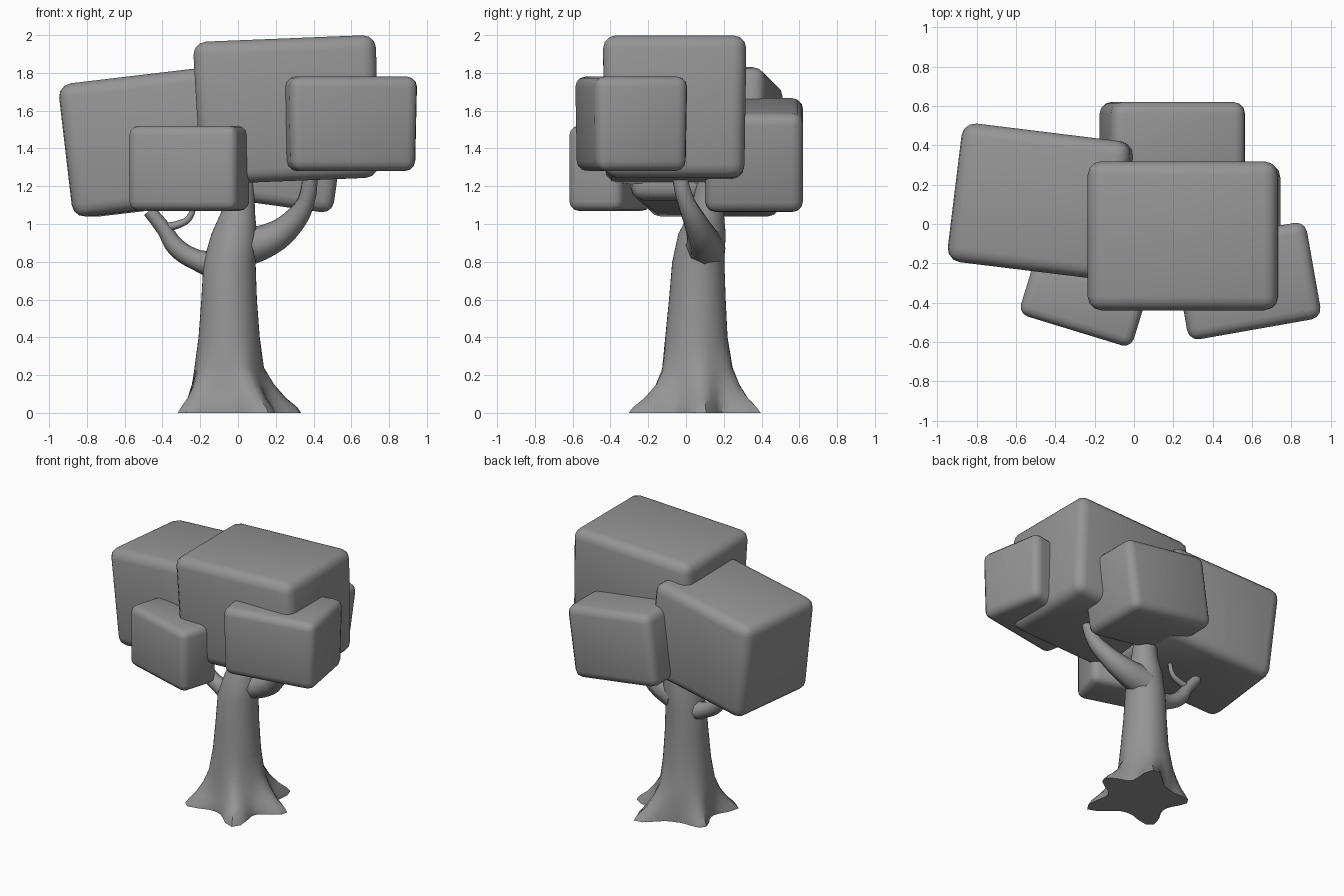
import bpy, bmesh, math
from mathutils import Matrix, Vector

cube = bpy.data.objects.get("Cube")
if cube:
    bpy.data.objects.remove(cube, do_unlink=True)

grey = bpy.data.materials.new("plain_grey")
grey.use_nodes = True
GREY = (0.3, 0.3, 0.3, 1)
grey.diffuse_color = GREY
grey.node_tree.nodes["Principled BSDF"].inputs["Base Color"].default_value = GREY


def add_object(name, data):
    obj = bpy.data.objects.new(name, data)
    data.materials.append(grey)
    bpy.context.collection.objects.link(obj)
    return obj


def mesh_object(name, bm):
    bmesh.ops.recalc_face_normals(bm, faces=bm.faces)
    for face in bm.faces:
        face.smooth = True
    mesh = bpy.data.meshes.new(name)
    bm.to_mesh(mesh)
    bm.free()
    return add_object(name, mesh)


def foliage(name, centre, size, turn=0, tilt=0, taper=1.0, radius=0.07):
    """Rounded leaf block, turned about z and tilted about y."""
    bm = bmesh.new()
    bmesh.ops.create_cube(bm, size=1)
    for v in bm.verts:
        if v.co.z < 0:
            v.co.x *= taper
            v.co.y *= taper
        v.co *= Vector(size)
    bmesh.ops.bevel(bm, geom=bm.edges[:], offset=radius, segments=3,
                    profile=0.5, affect='EDGES')
    place = (Matrix.Translation(centre)
             @ Matrix.Rotation(math.radians(turn), 4, 'Z')
             @ Matrix.Rotation(math.radians(tilt), 4, 'Y'))
    bm.transform(place)
    mesh_object(name, bm)


def branch(name, points):
    """Tapering limb through points given as (x, y, z, radius)."""
    curve = bpy.data.curves.new(name, 'CURVE')
    curve.dimensions = '3D'
    curve.bevel_depth = 1
    curve.bevel_resolution = 2
    curve.resolution_u = 4
    curve.use_fill_caps = True
    spline = curve.splines.new('BEZIER')
    spline.bezier_points.add(len(points) - 1)
    for bp, (x, y, z, r) in zip(spline.bezier_points, points):
        bp.co = (x, y, z)
        bp.radius = r
        bp.handle_left_type = bp.handle_right_type = 'AUTO'
    add_object(name, curve)


# Crown blocks
foliage("foliage_top", (0.26, -0.06, 1.605), (0.97, 0.76, 0.755), tilt=-2.3, taper=0.97)
foliage("foliage_left", (-0.45, 0.11, 1.435), (0.87, 0.71, 0.71), turn=-7, tilt=-6.7)
foliage("foliage_back", (0.195, 0.36, 1.365), (0.69, 0.52, 0.53), tilt=8, radius=0.06)
foliage("foliage_front_left", (-0.258, -0.4, 1.295), (0.6, 0.3, 0.45), turn=-17, radius=0.05)
foliage("foliage_front_right", (0.575, -0.29, 1.53), (0.69, 0.5, 0.5), turn=10,
        taper=0.97, radius=0.055)

# Trunk rings: height, centre x, centre y, radius x, radius y, root spread
rings = [
    (0, -0.02, 0.05, 0.22, 0.22, 1), (0.03, -0.02, 0.05, 0.22, 0.22, 0.85),
    (0.08, -0.03, 0.055, 0.21, 0.21, 0.55), (0.15, -0.04, 0.06, 0.2, 0.2, 0.25),
    (0.24, -0.05, 0.06, 0.18, 0.185, 0.06), (0.4, -0.047, 0.055, 0.162, 0.165, 0),
    (0.6, -0.047, 0.06, 0.147, 0.15, 0), (0.8, -0.045, 0.065, 0.138, 0.138, 0),
    (0.95, -0.02, 0.085, 0.12, 0.125, 0), (1.06, 0, 0.11, 0.09, 0.09, 0),
    (1.22, 0.005, 0.13, 0.08, 0.07, 0),
]
# Root tips on the ground
roots = [(-0.31, -0.19), (0.17, -0.3), (0.34, 0.09), (0.15, 0.4), (-0.3, 0.22)]
SIDES = 40


def root_reach(angle):
    reach = 0
    for x, y in roots:
        dx, dy = x + 0.02, y - 0.05
        gap = (angle - math.atan2(dy, dx) + math.pi) % math.tau - math.pi
        reach += (math.hypot(dx, dy) - 0.22) * math.exp(-(gap / 0.3) ** 2)
    return reach


bm = bmesh.new()
loops = []
for z, cx, cy, rx, ry, spread in rings:
    loop = []
    for i in range(SIDES):
        a = math.tau * i / SIDES
        extra = spread * root_reach(a)
        loop.append(bm.verts.new((cx + (rx + extra) * math.cos(a),
                                  cy + (ry + extra) * math.sin(a), z)))
    loops.append(loop)
for low, high in zip(loops, loops[1:]):
    for i in range(SIDES):
        j = (i + 1) % SIDES
        bm.faces.new((low[i], low[j], high[j], high[i]))
bm.faces.new(loops[0])
bm.faces.new(loops[-1])
trunk = mesh_object("trunk", bm)
bpy.context.view_layer.objects.active = trunk
trunk.select_set(True)
bpy.ops.object.shade_smooth_by_angle(angle=math.radians(40))

# Limbs
branch("right_branch", [(0, 0.1, 0.87, 0.11), (0.17, 0.09, 0.92, 0.085),
                        (0.29, 0.05, 1.01, 0.065), (0.36, 0, 1.12, 0.048),
                        (0.385, -0.04, 1.27, 0.042)])
branch("left_branch", [(-0.1, 0.08, 0.78, 0.08), (-0.22, 0.09, 0.81, 0.055),
                       (-0.33, 0.1, 0.88, 0.05), (-0.39, 0.1, 0.97, 0.04),
                       (-0.47, 0.1, 1.07, 0.035)])
branch("left_twig", [(-0.39, 0.1, 0.98, 0.025), (-0.31, 0.1, 1.0, 0.02),
                     (-0.26, 0.1, 1.03, 0.017), (-0.23, 0.1, 1.12, 0.014)])
